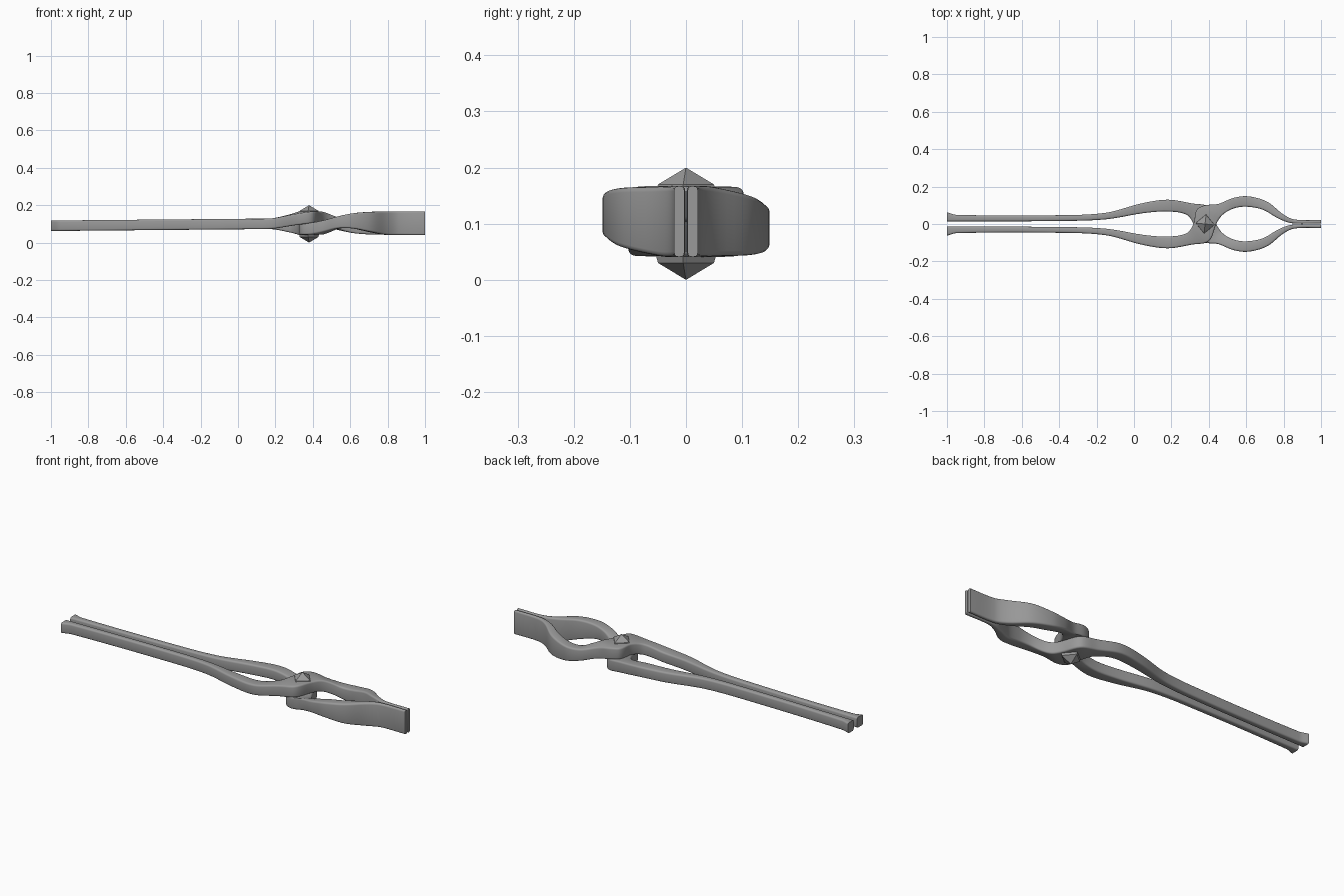
import bpy
import bmesh
import math
from mathutils import Vector

cube = bpy.data.objects.get("Cube")
if cube:
    bpy.data.objects.remove(cube, do_unlink=True)

steel = bpy.data.materials.new("forged steel grey")
steel.use_nodes = True
steel.diffuse_color = (0.32, 0.32, 0.32, 1)
shader = next(n for n in steel.node_tree.nodes if n.type == "BSDF_PRINCIPLED")
shader.inputs["Base Color"].default_value = steel.diffuse_color

PIVOT_X, PIVOT_Z = 0.38, 0.104

# Arm stations: left edge x, y; right edge x, y; lift from centre line; half height
STATIONS = [
    (-1, -.014, -1, -.063, 0, .028),
    (-.95, -.014, -.95, -.049, 0, .028),
    (-.4, -.016, -.4, -.047, 0, .028),
    (-.15, -.025, -.15, -.06, 0, .028),
    (.05, -.058, .04, -.11, 0, .028),
    (.18, -.067, .18, -.13, .001, .028),
    (.28, -.05, .31, -.11, .02, .03),
    (.318, 0, .4, -.092, .031, .031),
    (.335, .075, .44, 0, .031, .031),
    (.38, .1, .465, .04, .029, .031),
    (.45, .107, .5, .068, .016, .031),
    (.53, .139, .55, .088, -.004, .032),
    (.61, .148, .61, .092, -.012, .04),
    (.71, .12, .69, .076, -.007, .053),
    (.8, .05, .775, .028, 0, .062),
    (.86, .024, .845, .004, 0, .063),
    (1, .021, 1, .003, 0, .063),
]


def smooth_path(points, steps):
    """Hermite interpolation with tangents from true spacing."""
    pos = [0.0]
    for a, b in zip(points, points[1:]):
        mid = Vector((a[0] + a[2], a[1] + a[3])) - Vector((b[0] + b[2], b[1] + b[3]))
        pos.append(pos[-1] + mid.length / 2)
    last = len(points) - 1

    def tangent(i, k):
        a, b = max(i - 1, 0), min(i + 1, last)
        return (points[b][k] - points[a][k]) / (pos[b] - pos[a])

    path = []
    for i in range(last):
        span = pos[i + 1] - pos[i]
        for s in range(steps):
            t = s / steps
            e = t * t * (3 - 2 * t)
            path.append([
                points[i][k] * (1 - e) + points[i + 1][k] * e
                + span * t * (1 - t) * (tangent(i, k) * (1 - t) - tangent(i + 1, k) * t)
                for k in range(6)])
    path.append(points[last])
    return path


def rounded_section(width, height, radius):
    """Rounded rectangle as (across, up) offsets."""
    r = min(radius, width * 0.4)
    ring = []
    for corner in range(4):
        cx = (width / 2 - r) * (1 if corner in (0, 3) else -1)
        cz = (height / 2 - r) * (1 if corner < 2 else -1)
        for j in range(4):
            a = math.pi / 2 * (corner + j / 3)
            ring.append((cx + r * math.cos(a), cz + r * math.sin(a)))
    return ring


def finish(name, bm, angle):
    bmesh.ops.recalc_face_normals(bm, faces=bm.faces)
    mesh = bpy.data.meshes.new(name)
    bm.to_mesh(mesh)
    bm.free()
    mesh.materials.append(steel)
    obj = bpy.data.objects.new(name, mesh)
    bpy.context.collection.objects.link(obj)
    bpy.ops.object.select_all(action="DESELECT")
    obj.select_set(True)
    bpy.context.view_layer.objects.active = obj
    bpy.ops.object.shade_smooth_by_angle(angle=math.radians(angle))
    return obj


def make_arm(name, side):
    """side 1 passes over the pivot, side -1 is mirrored and passes under."""
    bm = bmesh.new()
    rings = []
    path = smooth_path(STATIONS, 6)
    for n, (lx, ly, rx, ry, lift, half) in enumerate(path):
        left, right = Vector((lx, ly)), Vector((rx, ry))
        mid, across = (left + right) / 2, (left - right).normalized()
        # handles sink slightly toward their ends
        base = PIVOT_Z - 0.003 - 0.011 * max(0, 0.2 - mid.x) / 1.2
        base += 0.003 * min(1, max(0, (mid.x - 0.2) / 0.15))
        z = base + side * lift
        ring = []
        for u, v in rounded_section((left - right).length, half * 2, 0.009):
            p = mid + across * u
            ring.append(bm.verts.new((p.x, p.y * side, z + v)))
        rings.append(ring)
    for a, b in zip(rings, rings[1:]):
        for i in range(len(a)):
            j = (i + 1) % len(a)
            bm.faces.new((a[i], a[j], b[j], b[i]))
    bm.faces.new(rings[0])
    bm.faces.new(rings[-1])
    return finish(name, bm, 40)


def make_rivet_head(name, side):
    """Four-sided pointed head on a short square collar."""
    bm = bmesh.new()
    rings = []
    for radius, rise in ((0.054, 0.056), (0.05, 0.07)):
        rings.append([bm.verts.new((
            PIVOT_X + radius * math.cos(math.pi / 2 * k - 0.1),
            radius * math.sin(math.pi / 2 * k - 0.1),
            0.1 + side * rise)) for k in range(4)])
    tip = bm.verts.new((PIVOT_X, 0, 0.1 + side * 0.1))
    bm.faces.new(rings[0])
    for k in range(4):
        j = (k + 1) % 4
        bm.faces.new((rings[0][k], rings[0][j], rings[1][j], rings[1][k]))
        bm.faces.new((rings[1][k], rings[1][j], tip))
    return finish(name, bm, 20)


make_arm("upper_arm", 1)
make_arm("lower_arm", -1)
make_rivet_head("rivet_head_top", 1)
make_rivet_head("rivet_head_bottom", -1)
